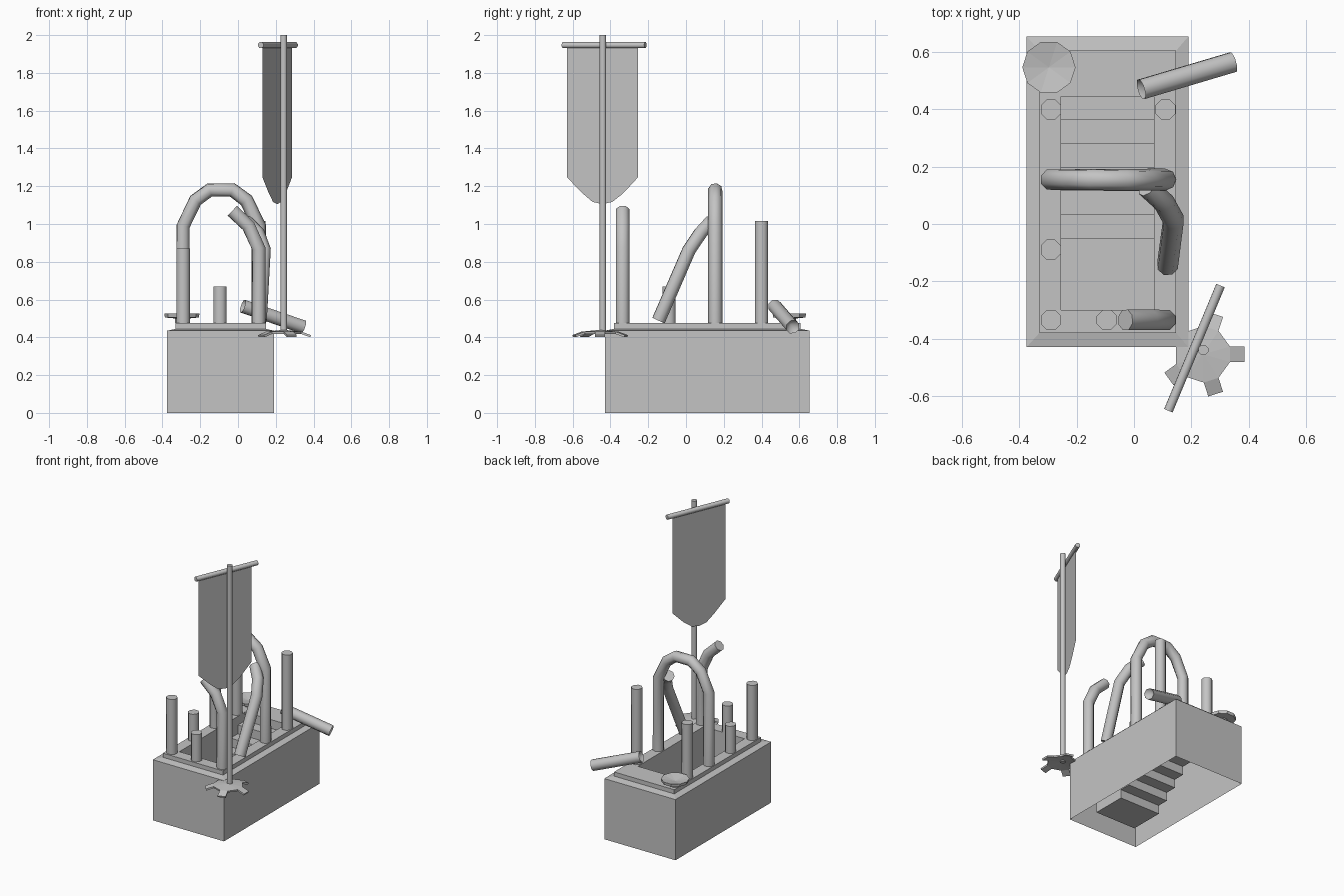
import bpy, bmesh, math
from mathutils import Vector

cube = bpy.data.objects.get("Cube")
if cube:
    bpy.data.objects.remove(cube, do_unlink=True)

stone = bpy.data.materials.new("grey_stone")
stone.use_nodes = True
stone.diffuse_color = (0.55, 0.55, 0.55, 1)
stone.node_tree.nodes["Principled BSDF"].inputs["Base Color"].default_value = (0.55, 0.55, 0.55, 1)


def finish(obj, smooth=False):
    obj.data.materials.clear()
    obj.data.materials.append(stone)
    if smooth:
        bpy.ops.object.select_all(action='DESELECT')
        obj.select_set(True)
        bpy.context.view_layer.objects.active = obj
        bpy.ops.object.shade_smooth_by_angle(angle=math.radians(50))
    return obj


def add_mesh(name, bm, smooth=False):
    me = bpy.data.meshes.new(name)
    bm.to_mesh(me)
    bm.free()
    obj = bpy.data.objects.new(name, me)
    bpy.context.collection.objects.link(obj)
    return finish(obj, smooth)


def tube(name, points, radius=0.038, sides=8, notch=0.0):
    """Sweep a ring along a path; the caps may be broken inwards."""
    pts = [Vector(p) for p in points]
    bm = bmesh.new()
    rings = []
    dirs = [(b - a).normalized() for a, b in zip(pts, pts[1:])]
    side = dirs[0].orthogonal().normalized()
    for i, p in enumerate(pts):
        d0, d1 = dirs[max(i - 1, 0)], dirs[min(i, len(dirs) - 1)]
        t = (d0 + d1).normalized()
        side = (side - t * side.dot(t)).normalized()
        up = t.cross(side)
        ring = []
        for k in range(sides):
            a = math.tau * (k + 0.5) / sides
            ring.append(bm.verts.new(p + radius * (side * math.cos(a) + up * math.sin(a))))
        rings.append(ring)
    for r0, r1 in zip(rings, rings[1:]):
        for k in range(sides):
            j = (k + 1) % sides
            bm.faces.new((r0[k], r0[j], r1[j], r1[k]))
    for ring, p, d in ((rings[0][::-1], pts[0], dirs[0]), (rings[-1], pts[-1], -dirs[-1])):
        if notch:
            c = bm.verts.new(p + d * notch)
            for k in range(sides):
                bm.faces.new((ring[k], ring[(k + 1) % sides], c))
        else:
            bm.faces.new(ring)
    return add_mesh(name, bm, True)


# Hollow plinth: nested rectangular loops from the open foot up to the pit edge
def rect(bm, x0, x1, y0, y1, z):
    return [bm.verts.new(c) for c in ((x0, y0, z), (x1, y0, z), (x1, y1, z), (x0, y1, z))]


PIT = (-0.255, 0.07, -0.30, 0.445)
RIM_Z = 0.475
bm = bmesh.new()
loops = [rect(bm, -0.375, 0.19, -0.43, 0.655, 0),
         rect(bm, -0.375, 0.19, -0.43, 0.655, 0.435),
         rect(bm, -0.33, 0.147, -0.38, 0.605, 0.445),
         rect(bm, -0.33, 0.147, -0.38, 0.605, RIM_Z),
         rect(bm, *PIT, RIM_Z)]
for a, b in zip(loops, loops[1:]):
    for k in range(4):
        j = (k + 1) % 4
        bm.faces.new((a[k], a[j], b[j], b[k]))
add_mesh("plinth", bm)

# Stair pit: stepped profile joined to two side walls
STEPS, FLOOR, FIRST = 7, 0.04, -0.05
x0, x1, y0, y1 = PIT
run, rise = (y1 - FIRST) / (STEPS - 1), (RIM_Z - FLOOR) / STEPS
profile = [(y0, RIM_Z), (y0, FLOOR)]
for i in range(STEPS):
    y = FIRST + i * run
    profile += [(y, FLOOR + i * rise), (y, FLOOR + (i + 1) * rise)]
bm = bmesh.new()
right = [bm.verts.new((x0, y, z)) for y, z in profile]
left = [bm.verts.new((x1, y, z)) for y, z in profile]
for k in range(len(profile) - 1):
    bm.faces.new((right[k], left[k], left[k + 1], right[k + 1]))
bm.faces.new(right)
bm.faces.new(left[::-1])
add_mesh("stair_pit", bm)

# Straight broken columns
for i, (x, y, top) in enumerate([(-0.29, 0.40, 0.87), (0.11, 0.40, 1.015), (-0.29, -0.09, 0.67),
                                 (-0.29, -0.335, 0.87), (-0.095, -0.335, 0.67)]):
    tube(f"column_{i + 1}", [(x, y, RIM_Z), (x, y, top)])

# Whole arch, standing half arch, leaning piece and fallen piece
arch = [(-0.29, RIM_Z), (-0.29, 0.99), (-0.225, 1.125), (-0.15, 1.18),
        (-0.03, 1.18), (0.045, 1.125), (0.11, 0.99), (0.11, RIM_Z)]
tube("arch", [(x, 0.155, z) for x, z in arch])
tube("broken_arch", [(x, -0.335, z) for x, z in
                     [(0.11, RIM_Z), (0.11, 0.87), (0.055, 0.99), (-0.03, 1.07)]])
tube("leaning_arch_piece", [(0.117, -0.145, 0.49), (0.138, 0.015, 0.86),
                            (0.105, 0.075, 0.95), (0.045, 0.13, 1.01)])
tube("fallen_column", [(0.025, 0.47, 0.565), (0.345, 0.565, 0.455)], notch=0.04)

# Shallow dish on a short stem
bm = bmesh.new()
rings = []
for r, z in [(0.036, RIM_Z), (0.036, 0.50), (0.09, 0.505), (0.093, 0.525)]:
    rings.append([bm.verts.new((-0.297 + r * math.cos(math.tau * k / 10),
                                0.547 + r * math.sin(math.tau * k / 10), z)) for k in range(10)])
for a, b in zip(rings, rings[1:]):
    for k in range(10):
        j = (k + 1) % 10
        bm.faces.new((a[k], a[j], b[j], b[k]))
bowl = bm.verts.new((-0.297, 0.547, 0.508))
for k in range(10):
    bm.faces.new((rings[-1][k], rings[-1][(k + 1) % 10], bowl))
add_mesh("offering_dish", bm)

# Banner pole and crossbar
tube("banner_pole", [(0.242, -0.44, 0.42), (0.242, -0.44, 2.0)], 0.019)
bar_a, bar_b = Vector((0.12, -0.652, 1.947)), Vector((0.302, -0.215, 1.947))
tube("banner_crossbar", [bar_a, bar_b], 0.017)

# Cloth hanging below the crossbar with a rounded point
bm = bmesh.new()
outline = [(0.05, 0), (0.05, 0.70), (0.24, 0.785), (0.36, 0.83), (0.48, 0.842),
           (0.60, 0.83), (0.73, 0.785), (0.91, 0.70), (0.91, 0)]
bm.faces.new([bm.verts.new(bar_a.lerp(bar_b, t) - Vector((0, 0, d))) for t, d in outline])
add_mesh("banner_cloth", bm)

# Five-toed foot, sloping down from the hub
bm = bmesh.new()
centre = Vector((0.24, -0.455, 0))
hub = bm.verts.new(centre + Vector((0, 0, 0.44)))
toes = []
for i in range(5):
    a = math.tau * i / 5
    out, across = Vector((math.cos(a), math.sin(a), 0)), Vector((-math.sin(a), math.cos(a), 0))
    toes.append([bm.verts.new(centre + out * r + across * w + Vector((0, 0, z)))
                 for r, w, z in [(0.095, -0.027, 0.43), (0.146, -0.027, 0.412),
                                 (0.146, 0.027, 0.412), (0.095, 0.027, 0.43)]])
for toe, nxt in zip(toes, toes[1:] + toes[:1]):
    bm.faces.new(toe)
    bm.faces.new((hub, toe[0], toe[3]))
    bm.faces.new((hub, toe[3], nxt[0]))
foot = add_mesh("banner_foot", bm)
solid = foot.modifiers.new("thickness", 'SOLIDIFY')
solid.thickness = 0.012
